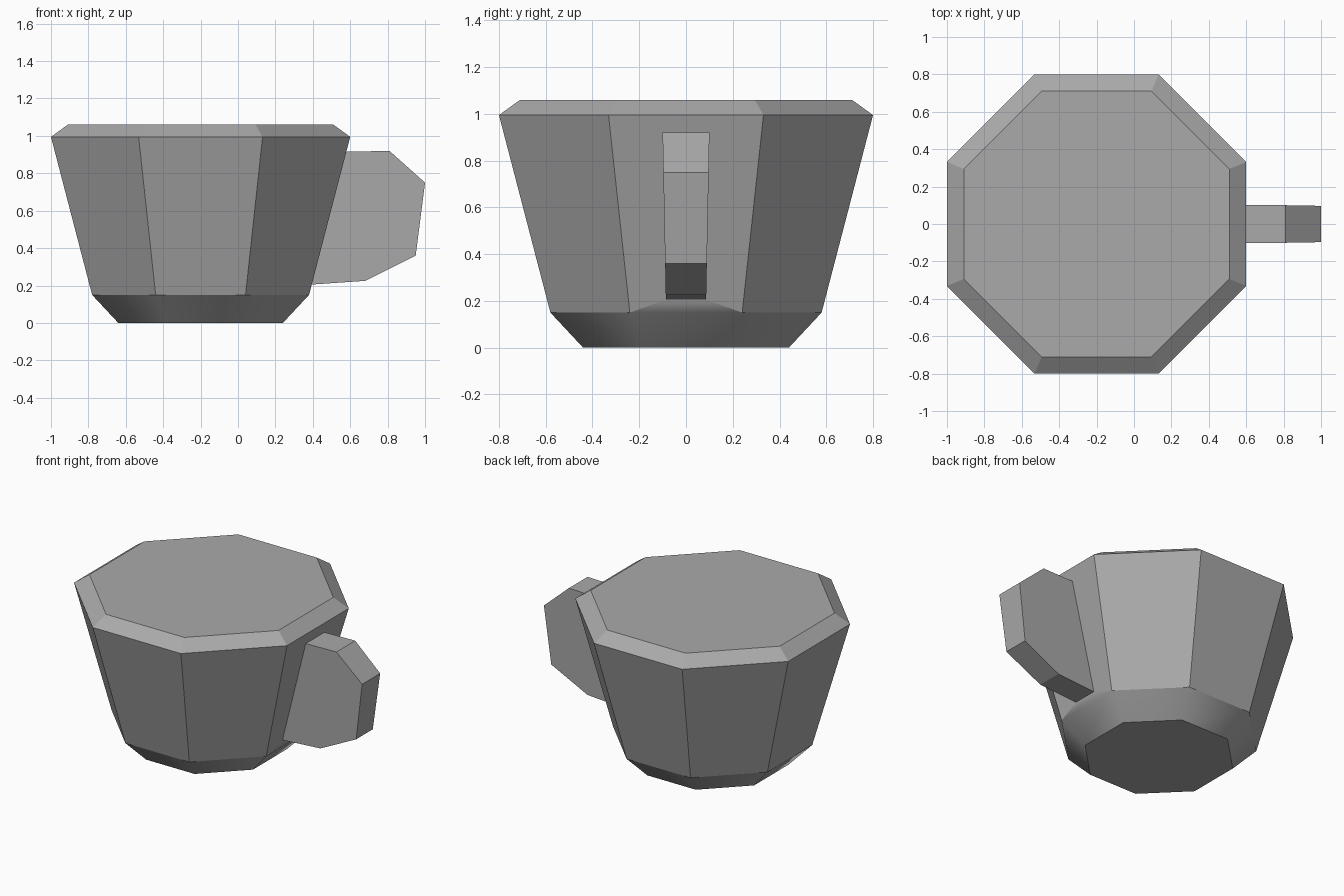
import bpy
import bmesh
import math
from mathutils import Vector

cube = bpy.data.objects.get("Cube")
if cube:
    bpy.data.objects.remove(cube, do_unlink=True)

GREY = (0.4, 0.4, 0.4, 1.0)
grey = bpy.data.materials.new("plain grey")
grey.use_nodes = True
grey.diffuse_color = GREY
grey.node_tree.nodes["Principled BSDF"].inputs["Base Color"].default_value = GREY

CENTRE_X = -0.2
SIDES = 8


def finish(bm, name):
    bmesh.ops.recalc_face_normals(bm, faces=bm.faces)
    mesh = bpy.data.meshes.new(name)
    bm.to_mesh(mesh)
    bm.free()
    mesh.materials.append(grey)
    obj = bpy.data.objects.new(name, mesh)
    bpy.context.collection.objects.link(obj)
    return obj


def octagon(bm, apothem, z):
    """Ring with flat sides facing the axes; the last edge faces +x."""
    radius = apothem / math.cos(math.pi / SIDES)
    angles = [math.tau * (i + 0.5) / SIDES for i in range(SIDES)]
    return [bm.verts.new((CENTRE_X + radius * math.cos(a), radius * math.sin(a), z))
            for a in angles]


# Cup body: foot, flared wall and bevelled closed top
bm = bmesh.new()
foot, base, lip, top = [octagon(bm, apothem, z) for apothem, z in
                        ((0.44, 0), (0.58, 0.15), (0.8, 0.995), (0.71, 1.06))]
bm.faces.new(foot)
bm.faces.new(top)
for lower, upper in ((foot, base), (base, lip), (lip, top)):
    for i in range(SIDES):
        j = (i + 1) % SIDES
        ring = [lower[i], lower[j], upper[j], upper[i]]
        if lower is base and j == 0:
            # The smooth foot band rises to meet the handle on this wall
            ends = []
            for y, corner in ((-0.085, i), (0.085, j)):
                p = base[corner].co.lerp(lip[corner].co, 0.065)
                ends.append(bm.verts.new((p.x, y, p.z)))
            band = bm.faces.new([base[i], base[j], ends[1], ends[0]])
            band.smooth = True
            bm.faces.new([base[i], ends[0], ends[1], base[j], lip[j], lip[i]])
        else:
            bm.faces.new(ring).smooth = lower is foot
finish(bm, "cup_body")

# Solid faceted handle, slightly narrower towards its lower end
profile = [(0.57, 0.915), (0.81, 0.92), (1.0, 0.75),
           (0.95, 0.36), (0.68, 0.225), (0.39, 0.205)]
bm = bmesh.new()
sides = []
for sign in (-1, 1):
    sides.append([bm.verts.new(Vector((x, sign * (0.082 + 0.02 * z), z)))
                  for x, z in profile])
    bm.faces.new(sides[-1])
for i in range(len(profile)):
    j = (i + 1) % len(profile)
    bm.faces.new([sides[0][i], sides[0][j], sides[1][j], sides[1][i]])
finish(bm, "handle")
